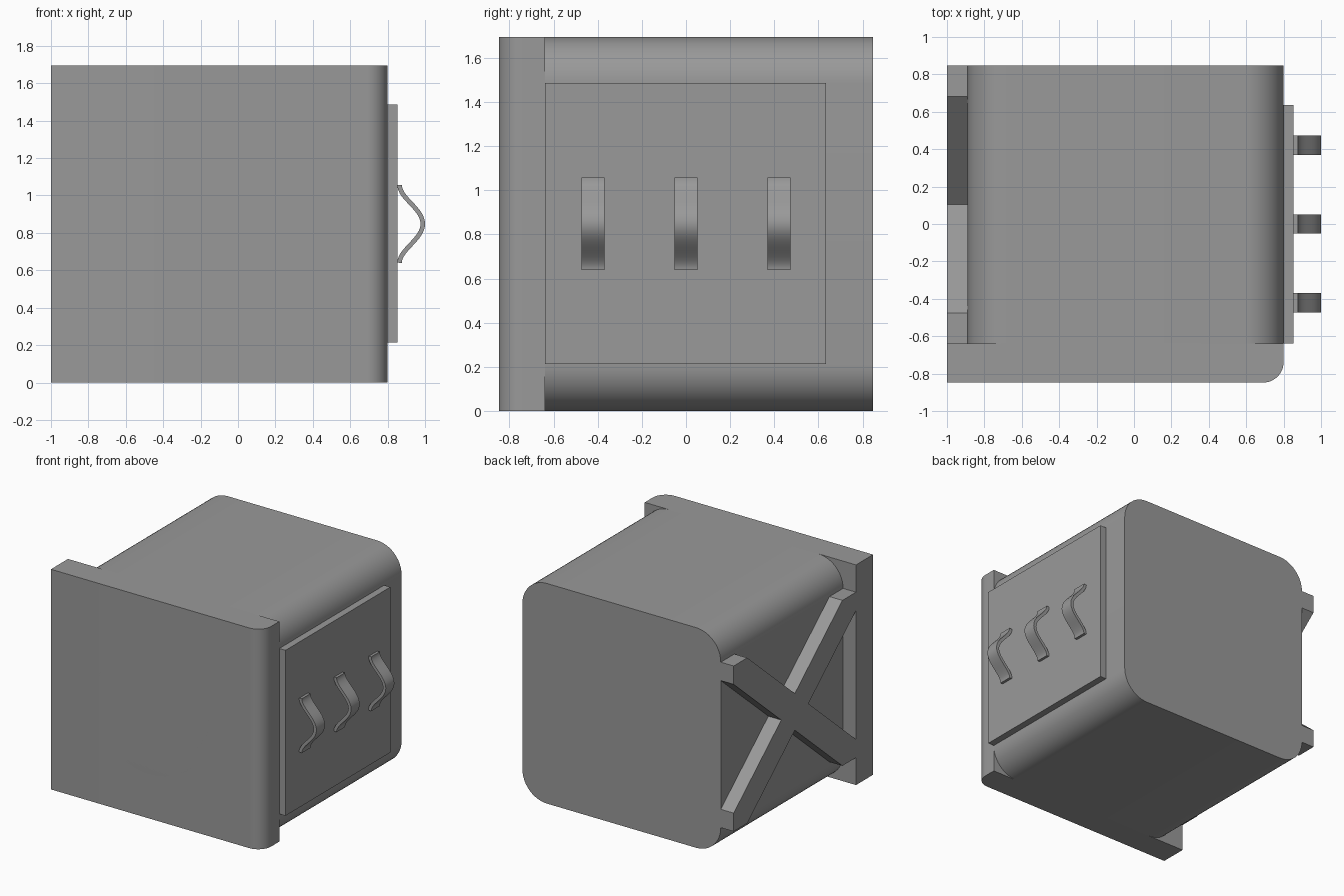
import bpy, bmesh, math
from mathutils import Vector

if "Cube" in bpy.data.objects:
    bpy.data.objects.remove(bpy.data.objects["Cube"])

# Dark grey for every part
grey = bpy.data.materials.new("dark_grey")
grey.diffuse_color = (0.32, 0.32, 0.32, 1.0)
grey.use_nodes = True
grey.node_tree.nodes["Principled BSDF"].inputs["Base Color"].default_value = grey.diffuse_color


def extrude(name, profile, to3d, a, b, smooth=True):
    """Solid prism: 2D profile placed with to3d(u, v, depth) from depth a to b."""
    bm = bmesh.new()
    lo = [bm.verts.new(to3d(u, v, a)) for u, v in profile]
    hi = [bm.verts.new(to3d(u, v, b)) for u, v in profile]
    n = len(profile)
    bm.faces.new(lo)
    bm.faces.new(hi)
    for i in range(n):
        j = (i + 1) % n
        bm.faces.new((lo[i], lo[j], hi[j], hi[i]))
    bmesh.ops.recalc_face_normals(bm, faces=bm.faces)
    mesh = bpy.data.meshes.new(name)
    bm.to_mesh(mesh)
    bm.free()
    mesh.materials.append(grey)
    obj = bpy.data.objects.new(name, mesh)
    bpy.context.collection.objects.link(obj)
    if smooth:
        bpy.ops.object.select_all(action='DESELECT')
        obj.select_set(True)
        bpy.context.view_layer.objects.active = obj
        bpy.ops.object.shade_smooth_by_angle(angle=math.radians(30))
    return obj


def arc(cx, cy, r, start, end, n=12):
    return [(cx + r * math.cos(math.radians(start + (end - start) * i / n)),
             cy + r * math.sin(math.radians(start + (end - start) * i / n)))
            for i in range(n + 1)]


xz = lambda u, v, d: (u, d, v)
yz = lambda u, v, d: (d, u, v)
xy = lambda u, v, d: (u, v, d)

# Main body with four rounded long edges
x0, x1, H, R = -0.89, 0.80, 1.695, 0.21
body = (arc(x1 - R, H - R, R, 0, 90) + arc(x0 + R, H - R, R, 90, 180)
        + arc(x0 + R, R, R, 180, 270) + arc(x1 - R, R, R, 270, 360))
extrude("body", body, xz, -0.64, 0.848)

# Front panel, one vertical edge rounded
panel = [(0.80, -0.64), (-1.0, -0.64), (-1.0, -0.848)] + arc(0.69, -0.738, 0.11, 270, 360)
extrude("front_panel", panel, xy, 0.0, H)

# Round plug set flush in the front panel
extrude("flush_disc", arc(-0.155, 0.85, 0.51, 0, 352.5, 47), xz, -0.848, -0.80)

# Raised plate on the right side
extrude("side_plate", [(-0.64, 0.213), (0.635, 0.213), (0.635, 1.487), (-0.64, 1.487)],
        yz, 0.79, 0.853, False)

# Cross brace on the left side, one outline with four V notches
cy, cz, hw, hh, t = 0.104, 0.848, 0.744, 0.637, 0.165
s = hh / hw
quarter = [(t, 0), (hw, (hw - t) * s), (hw, hh), (hw - t, hh)]
cross = quarter + [(0, t * s)] + [(-u, v) for u, v in reversed(quarter)]
cross += [(-u, -v) for u, v in quarter[1:]] + [(0, -t * s)]
cross += [(u, -v) for u, v in reversed(quarter[1:])]
extrude("cross_brace", [(cy + u, cz + v) for u, v in cross], yz, -1.0, -0.88, False)

# Three bowed strap handles: flattened bell curve thickened along its normal
N, T = 32, 0.012
mid = []
for i in range(N + 1):
    w = -1 + 2 * i / N
    bow = 0.5 + 0.5 * math.cos(math.pi * w) + 0.03 * math.sin(math.pi * w) ** 2
    mid.append(Vector((0.864 + 0.124 * bow, 0.848 + 0.208 * w)))
outer, inner = [], []
for i, p in enumerate(mid):
    d = (mid[min(i + 1, N)] - mid[max(i - 1, 0)]).normalized()
    nrm = Vector((d.y, -d.x))
    outer.append(tuple(p + nrm * T))
    inner.append(tuple(p - nrm * T))
strap = outer + inner[::-1]
for k, y in enumerate((-0.422, 0.0, 0.422)):
    extrude(f"strap_handle_{k + 1}", strap, xz, y - 0.052, y + 0.052)
